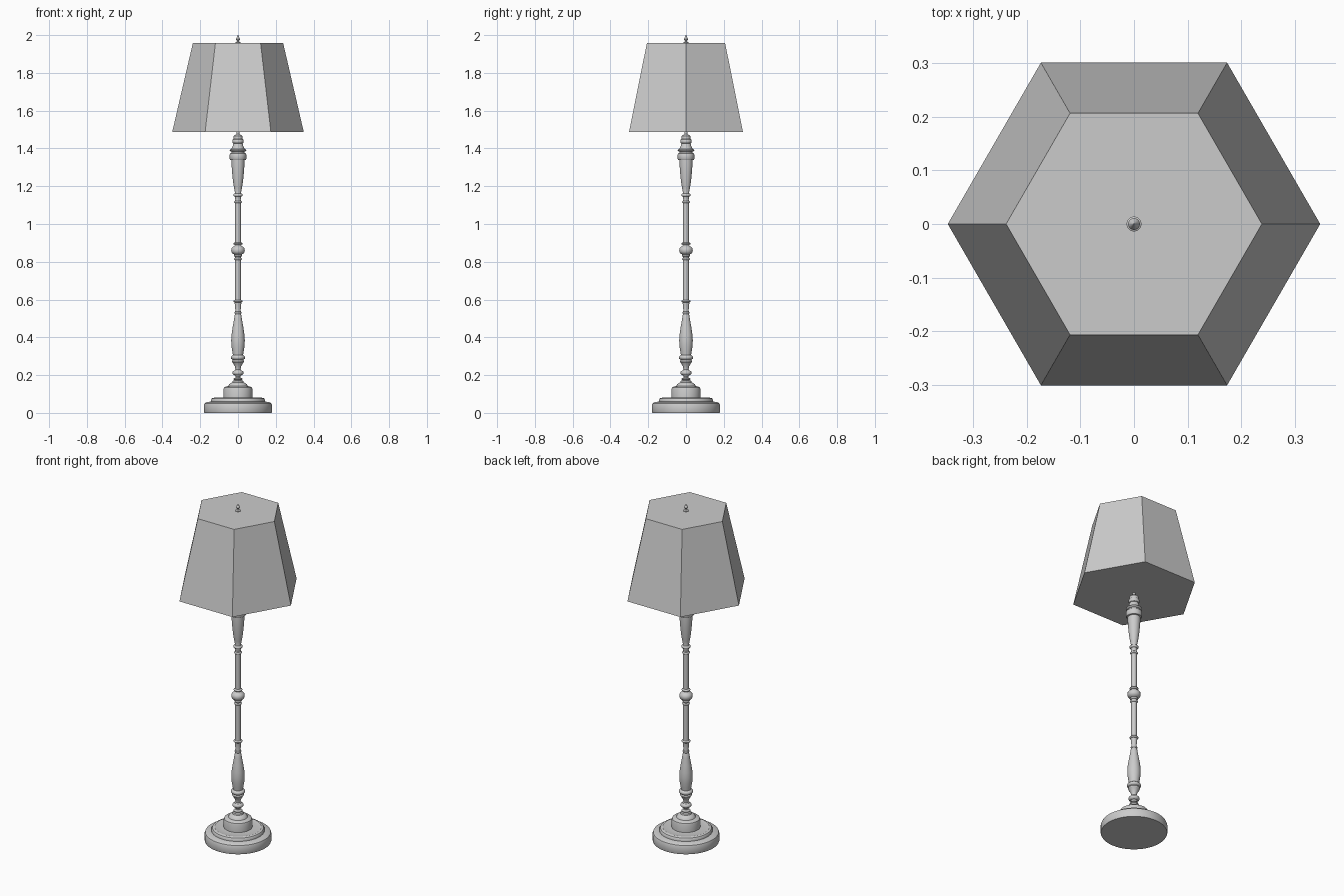
import bpy, bmesh
from math import cos, sin, tau, radians


def lathe(name, profile, sides=32, smooth=True):
    """Revolve a (radius, height) profile about z, with capped ends."""
    bm = bmesh.new()
    rings = [[bm.verts.new((r * cos(tau * i / sides), r * sin(tau * i / sides), z))
              for i in range(sides)] for r, z in profile]
    for a, b in zip(rings, rings[1:]):
        for i in range(sides):
            j = (i + 1) % sides
            bm.faces.new((a[i], a[j], b[j], b[i]))
    bm.faces.new(rings[0][::-1])
    bm.faces.new(rings[-1])
    mesh = bpy.data.meshes.new(name)
    bm.to_mesh(mesh)
    bm.free()
    obj = bpy.data.objects.new(name, mesh)
    bpy.context.collection.objects.link(obj)
    if smooth:
        bpy.ops.object.select_all(action='DESELECT')
        obj.select_set(True)
        bpy.context.view_layer.objects.active = obj
        bpy.ops.object.shade_smooth_by_angle(angle=radians(35))
    return obj


def bead(r, z, h, core):
    """Rounded ring of radius r and height h centred at z."""
    return [(core + (r - core) * sin(tau * t / 12), z - h / 2 * cos(tau * t / 12))
            for t in range(7)]


# Stepped round base
lathe("base", [(.178, 0), (.18, .005), (.18, .04), (.176, .051), (.165, .057),
               (.143, .06), (.143, .069), (.138, .077), (.125, .081), (.12, .079),
               (.077, .082), (.077, .125), (.074, .134), (.065, .139), (.052, .142),
               (.048, .151), (.038, .158), (.03, .162), (.028, .17), (.014, .174)], 48)

# Lower turned baluster
lathe("lower_baluster",
      [(.013, .165)] + bead(.024, .179, .014, .013) + [(.012, .19), (.016, .197)]
      + bead(.03, .212, .024, .018) + [(.014, .23), (.016, .245), (.026, .262), (.03, .268)]
      + bead(.032, .274, .012, .028) + bead(.038, .293, .02, .03)
      + [(.027, .306), (.03, .325), (.035, .355), (.036, .385), (.034, .415),
         (.028, .455), (.021, .495), (.017, .52)]
      + bead(.018, .53, .012, .015) + [(.014, .545), (.017, .575), (.018, .584)]
      + bead(.024, .591, .012, .016) + [(.014, .6)])

# Slender pole
lathe("pole", [(.015, .59), (.015, 1.13)])

# Middle knop
lathe("middle_knop",
      [(.015, .805)] + bead(.021, .815, .012, .015) + [(.016, .827)]
      + bead(.022, .833, .01, .018) + [(.02, .839), (.03, .844), (.035, .853), (.036, .862),
                                       (.034, .872), (.027, .879), (.019, .884)]
      + bead(.024, .896, .013, .016) + [(.014, .904)])

# Upper flared baluster and lamp holder neck
lathe("upper_baluster",
      [(.014, 1.105)] + bead(.021, 1.117, .012, .015) + [(.014, 1.128), (.016, 1.14)]
      + bead(.025, 1.153, .016, .017)
      + [(.016, 1.166), (.021, 1.19), (.027, 1.23), (.031, 1.27), (.034, 1.31), (.034, 1.338),
         (.041, 1.34), (.044, 1.345), (.044, 1.368), (.041, 1.374), (.034, 1.376)]
      + bead(.044, 1.391, .014, .034)
      + [(.033, 1.402), (.028, 1.412), (.027, 1.422)]
      + bead(.03, 1.438, .024, .024) + [(.025, 1.456), (.024, 1.466), (.015, 1.472),
                                       (.009, 1.477), (.009, 1.5)])

# Closed six-sided shade
lathe("shade", [(.348, 1.488), (.239, 1.958)], 6, smooth=False)

# Finial on top of the shade
lathe("finial", [(.014, 1.956), (.014, 1.962), (.006, 1.966), (.005, 1.97), (.009, 1.974),
                 (.011, 1.979), (.009, 1.984), (.005, 1.99), (.003, 1.996), (.001, 2.0)], 20)
